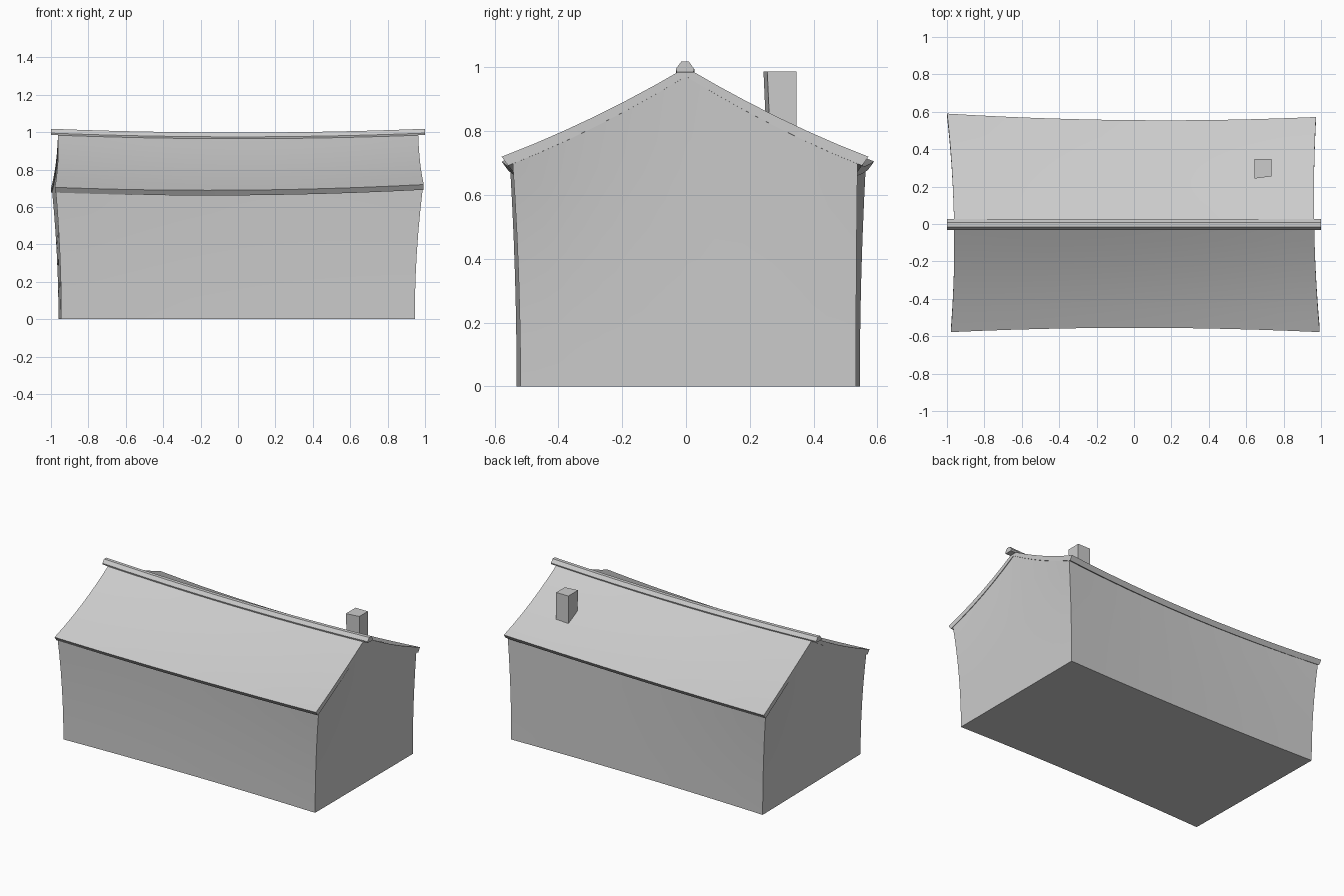
import bpy, bmesh, math

if "Cube" in bpy.data.objects:
    bpy.data.objects.remove(bpy.data.objects["Cube"])

grey = bpy.data.materials.new("light_grey")
grey.use_nodes = True
grey.diffuse_color = (0.6, 0.6, 0.6, 1)
grey.node_tree.nodes["Principled BSDF"].inputs["Base Color"].default_value = (0.6, 0.6, 0.6, 1)


def warped_box(name, cuts, warp):
    """Box cut along each axis, then bent by warp(u, t, k): u, t in -1..1, k in 0..1."""
    bm = bmesh.new()
    bmesh.ops.create_cube(bm, size=2)
    for axis, n in enumerate(cuts):
        if n:
            along = [e for e in bm.edges
                     if abs(e.verts[0].co[axis] - e.verts[1].co[axis]) > 0.01]
            bmesh.ops.subdivide_edges(bm, edges=along, cuts=n, use_grid_fill=True)
    for v in bm.verts:
        u, t, c = v.co
        v.co = warp(u, t, (c + 1) / 2)
    bmesh.ops.recalc_face_normals(bm, faces=bm.faces)
    mesh = bpy.data.meshes.new(name)
    bm.to_mesh(mesh)
    bm.free()
    mesh.materials.append(grey)
    obj = bpy.data.objects.new(name, mesh)
    bpy.context.collection.objects.link(obj)
    bpy.ops.object.select_all(action="DESELECT")
    obj.select_set(True)
    bpy.context.view_layer.objects.active = obj
    bpy.ops.object.shade_smooth_by_angle(angle=math.radians(20))
    return obj


def mix(a, b, f):
    return a + (b - a) * f


# Crooked outline shared by the roof and the walls
def eave_y(u, t):
    if t < 0:
        return 0.555 + 0.023 * u * u
    return 0.555 - 0.009 * u + 0.026 * u * u


def end_x(u, t):
    if u < 0:
        return 0.962 + 0.01 * t + 0.027 * t * t
    return 0.963 - 0.01 * t + 0.02 * t * t


def roof_z(u, t):
    f = abs(t)
    ridge = 0.98 + 0.02 * u * u
    eave = 0.69 + 0.0075 * u + 0.0225 * u * u
    return mix(ridge, eave, f) - 0.06 * f * (1 - f)


# Sagging roof shell, with eaves cut square to the slope
def roof(u, t, k):
    y = t * eave_y(u, t) * mix(0.965, 1, k)
    return u * end_x(u, t), y, roof_z(u, t) - 0.028 * (1 - k)


# Walls pinched in the middle and flaring up to the roof
def walls(u, t, k):
    flare = k * k
    base_x = 0.945 + (0.0075 * (1 + t) if u < 0 else 0)
    x = u * mix(base_x, end_x(u, t) - 0.004, flare)
    base_y = (0.509 if t < 0 else 0.523) - 0.006 * u + 0.016 * u * u
    top_y = eave_y(u, t) - 0.03 - 0.004 * u
    y = t * mix(base_y, top_y, flare)
    return x, y, k * (roof_z(u, t * 0.95) - 0.023)


# Ridge cap with chamfered top
def ridge(u, t, k):
    z, w = {0: (0.985, 0.026), 1: (0.995, 0.029), 2: (1.018, 0.012)}[round(k * 2)]
    return u, t * w - 0.003, z - 0.02 * (1 - u * u)


# Chimney, leaning slightly at its front
def chimney(u, t, k):
    front = 0.249 + 0.006 * u + 0.01 * (1 - k)
    return 0.69 + 0.046 * u, mix(front, 0.347, (t + 1) / 2), mix(0.76, 0.987, k)


warped_box("roof", (11, 11, 0), roof)
warped_box("walls", (11, 11, 5), walls)
warped_box("ridge_cap", (11, 0, 1), ridge)
warped_box("chimney", (0, 0, 0), chimney)
